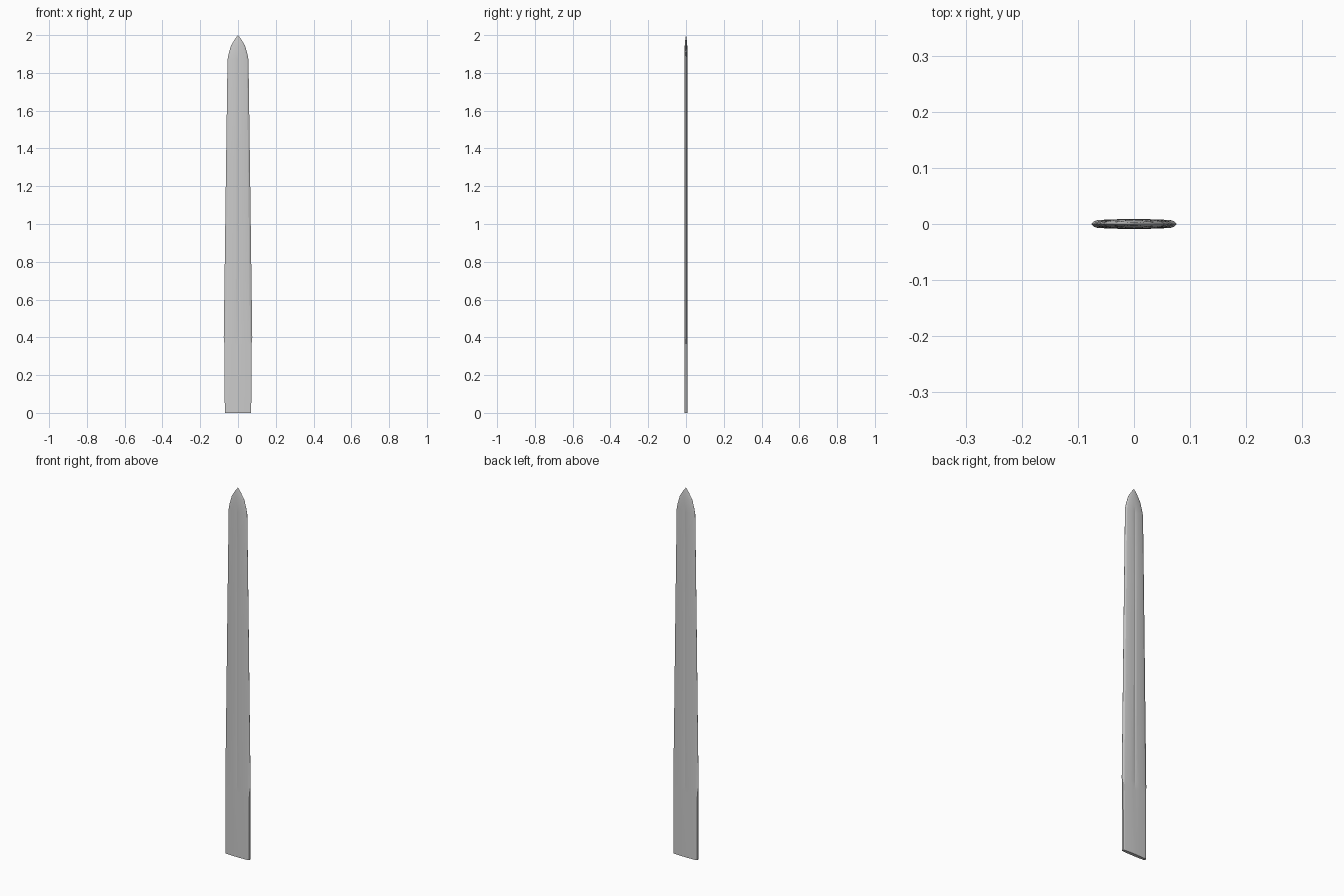
import bpy, bmesh

if "Cube" in bpy.data.objects:
    bpy.data.objects.remove(bpy.data.objects["Cube"])

# Quarter cross-sections: (fraction of half width, half thickness), edge to centre
RICASSO = [(1, .005), (.93, .0068), (.78, .0075), (.35, .0086), (.13, .0089), (0, .009)]
BLADE = [(1, 0.0004), (.85, .0055), (.72, .0072), (.35, .0086), (.13, .0088), (0, .007)]
POINT = [(1, 0.0004), (.85, .0045), (.72, .0062), (.35, .0082), (.13, .0086), (0, .0088)]

# Stations up the blade: (height, half width, thickness scale, section)
STATIONS = [
    (0.00, .070, 1.0, RICASSO), (0.355, .071, 1.0, RICASSO),
    (0.40, .0755, 1.0, BLADE), (0.80, .070, 1.0, BLADE),
    (1.30, .0635, .98, BLADE), (1.87, .0555, .95, BLADE),
    (1.90, .050, .92, POINT), (1.945, .037, .75, POINT),
    (1.98, .016, .4, POINT), (1.998, .002, .06, POINT),
]


def ring(z, w, t, section):
    """Mirror a quarter section into a full loop."""
    front = [(f * w, -y * t) for f, y in section]
    front += [(-x, y) for x, y in reversed(front[:-1])]
    back = [(x, -y) for x, y in reversed(front)]
    return [(x, y, z) for x, y in front + back]


# Blade: loft through all stations
bm = bmesh.new()
rings = [[bm.verts.new(p) for p in ring(*s)] for s in STATIONS]
n = len(rings[0])
for lo, hi in zip(rings, rings[1:]):
    for i in range(n):
        j = (i + 1) % n
        bm.faces.new((lo[i], lo[j], hi[j], hi[i]))
bm.faces.new(rings[0])
tip = bm.verts.new((0, 0, 2))
for i in range(n):
    bm.faces.new((rings[-1][i], rings[-1][(i + 1) % n], tip))
bmesh.ops.recalc_face_normals(bm, faces=bm.faces)
mesh = bpy.data.meshes.new("sword_blade")
bm.to_mesh(mesh)
bm.free()

blade = bpy.data.objects.new("sword_blade", mesh)
bpy.context.collection.objects.link(blade)
bpy.context.view_layer.objects.active = blade
blade.select_set(True)
bpy.ops.object.shade_smooth_by_angle(angle=0.17)
